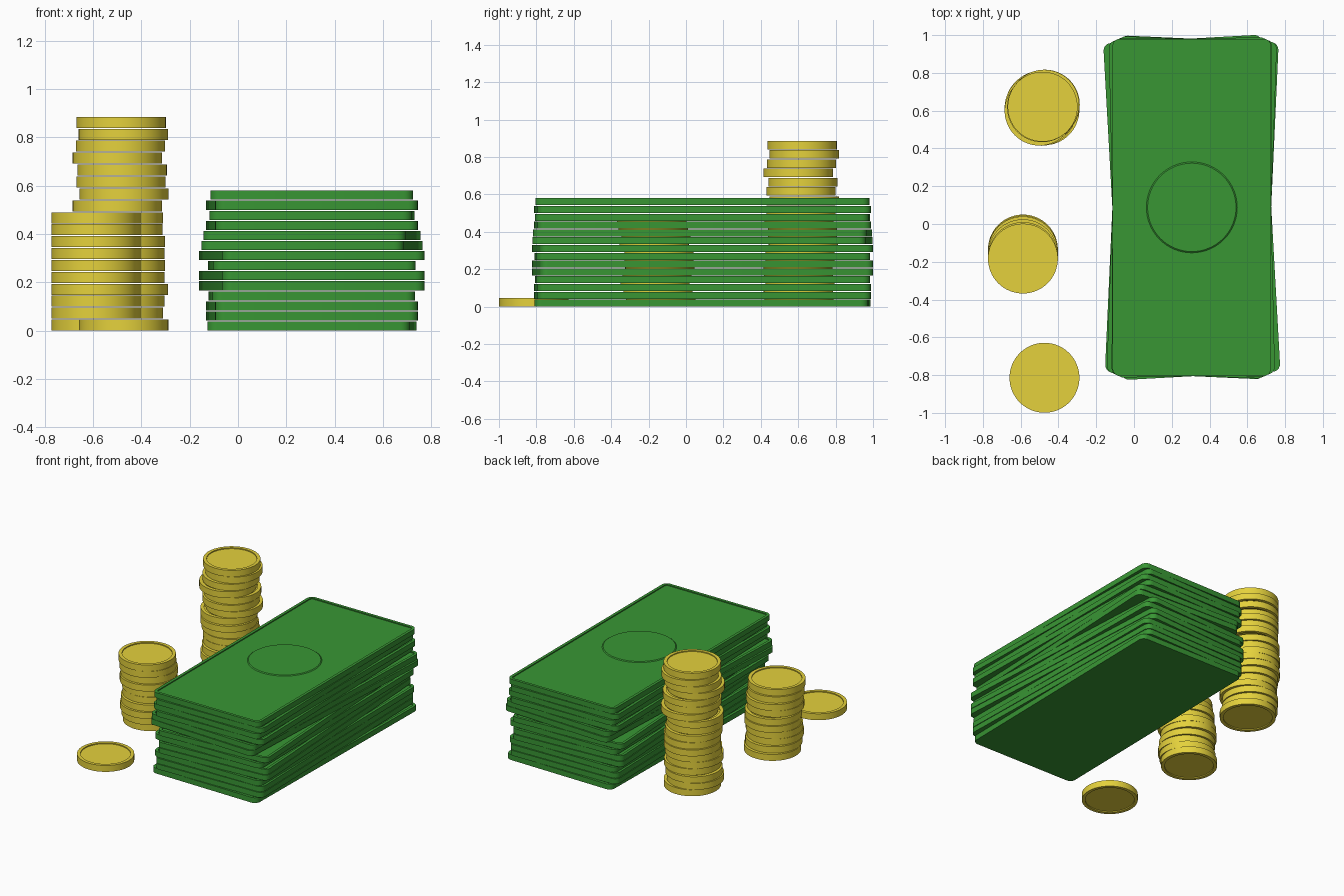
import bpy, bmesh, math, random

if "Cube" in bpy.data.objects:
    bpy.data.objects.remove(bpy.data.objects["Cube"])

random.seed(4)


def material(name, rgb):
    m = bpy.data.materials.new(name)
    m.diffuse_color = (*rgb, 1)
    m.use_nodes = True
    m.node_tree.nodes["Principled BSDF"].inputs["Base Color"].default_value = m.diffuse_color
    return m


def circle(r, n=64):
    return [(r * math.cos(2 * math.pi * i / n), r * math.sin(2 * math.pi * i / n)) for i in range(n)]


def rounded_rect(hx, hy, r, seg=5):
    pts = []
    for k, (sx, sy) in enumerate([(1, 1), (-1, 1), (-1, -1), (1, -1)]):
        for i in range(seg + 1):
            a = math.pi / 2 * (k + i / seg)
            pts.append((sx * (hx - r) + r * math.cos(a), sy * (hy - r) + r * math.sin(a)))
    return pts


def add_shell(bm, rings):
    """Bridge a list of (outline, z) rings and cap both ends."""
    loops = [[bm.verts.new((x, y, z)) for x, y in pts] for pts, z in rings]
    n = len(loops[0])
    for a, b in zip(loops, loops[1:]):
        for i in range(n):
            j = (i + 1) % n
            bm.faces.new((a[i], a[j], b[j], b[i]))
    bm.faces.new(loops[0][::-1])
    bm.faces.new(loops[-1])


def make_mesh(name, shells, mat):
    bm = bmesh.new()
    for rings in shells:
        add_shell(bm, rings)
    me = bpy.data.meshes.new(name)
    bm.to_mesh(me)
    bm.free()
    me.materials.append(mat)
    me.shade_smooth()
    me.set_sharp_from_angle(angle=math.radians(30))
    return me


def place(name, mesh, loc, rot=0):
    ob = bpy.data.objects.new(name, mesh)
    ob.location = loc
    ob.rotation_euler.z = math.radians(rot)
    bpy.context.collection.objects.link(ob)


green = material("green_paper", (0.040, 0.305, 0.034))
gold = material("gold", (0.78, 0.64, 0.045))

# Coin with a raised rim on both faces
R, RI, T, D = 0.185, 0.162, 0.0455, 0.007
coin = make_mesh("coin", [[(circle(RI), D), (circle(RI), 0), (circle(R), 0),
                           (circle(R), T), (circle(RI), T), (circle(RI), T - D)]], gold)

# Banknote with a raised border and a round central panel with a sloped edge
HX, HY, CR, BT, BD, B = 0.42, 0.8925, 0.04, 0.0375, 0.007, 0.02
outer = rounded_rect(HX, HY, CR)
inner = rounded_rect(HX - B, HY - B, CR - B)
note = make_mesh("banknote", [
    [(outer, 0), (outer, BT), (inner, BT), (inner, BT - BD)],
    [(circle(0.242), BT - BD - 0.001), (circle(0.234), BT - BD + 0.005)]], green)

# Banknote stack, bottom to top, each slightly twisted
twists = [-0.9, 1.3, 1.3, 0.5, 3.2, 3.2, 0.7, 3.2, -2.6, -2.0, 1.3, -0.3, 1.3, 0]
for i, a in enumerate(twists):
    place(f"banknote_{i + 1}", note, (0.306, 0.088, i * 0.0417), a)

# Tall coin stack, bottom to top
PITCH = 0.0494
tall_x = [-.474, -.495, -.49, -.475, -.49, -.487, -.49, -.487, -.497,
          -.495, -.50, -.472, -.485, -.48, -.50, -.487, -.475, -.484]
top_y = [.632, .615, .625, .60, .618, .632, .621]
tall_y = [random.uniform(.597, .63) for _ in range(11)] + top_y
for i, (x, y) in enumerate(zip(tall_x, tall_y)):
    place(f"tall_stack_coin_{i + 1}", coin, (x, y, i * PITCH))

# Short coin stack, bottom to top
short_y = [-.135, -.15, -.165, -.155, -.14, -.145, -.17, -.16, -.175, -.183]
for i, y in enumerate(short_y):
    place(f"short_stack_coin_{i + 1}", coin, (-.588, y, i * PITCH))

# Loose coin
place("loose_coin", coin, (-.474, -.814, 0))
